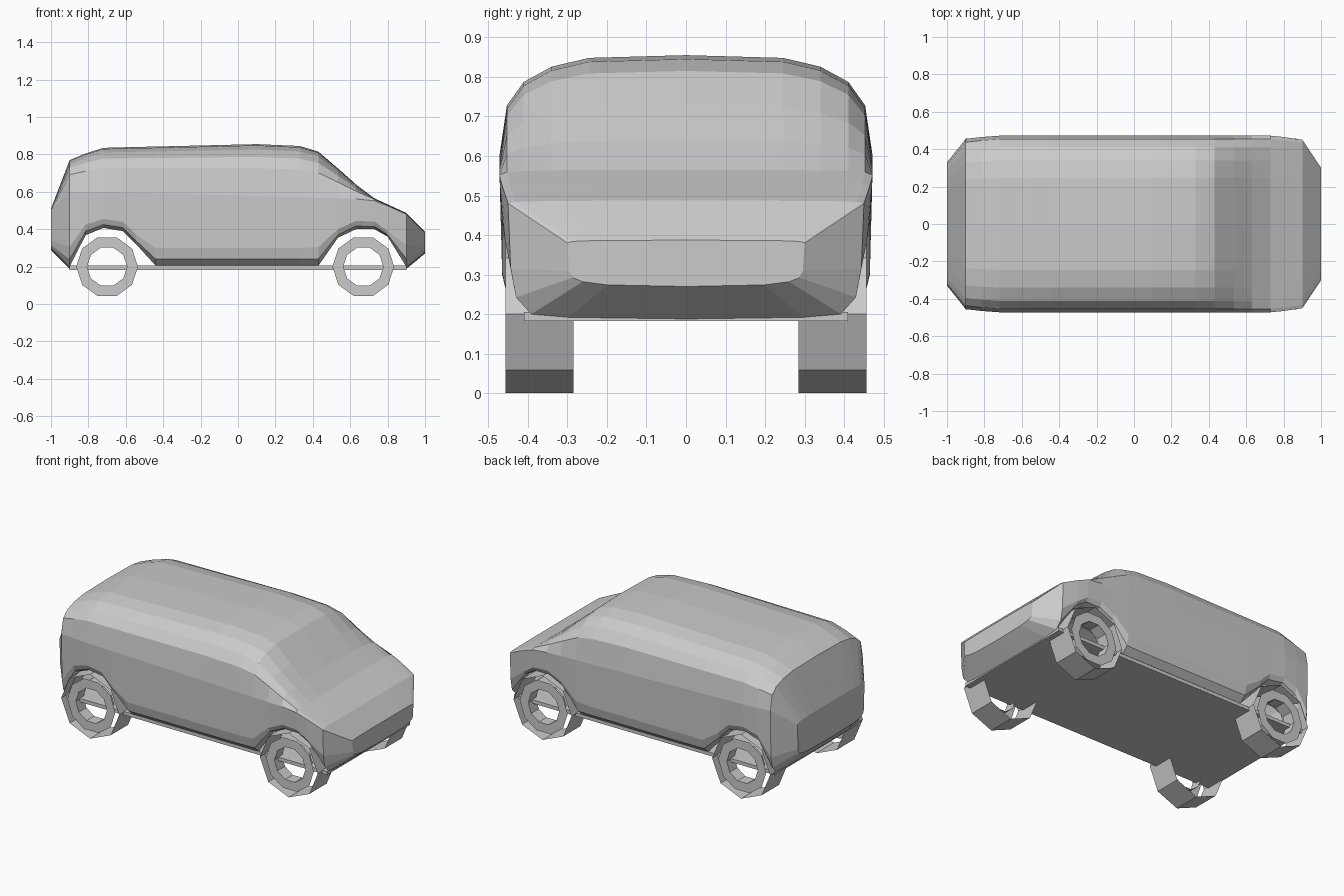
import bpy, bmesh, math

if "Cube" in bpy.data.objects:
    bpy.data.objects.remove(bpy.data.objects["Cube"])

grey = bpy.data.materials.new("light grey")
grey.diffuse_color = (0.6, 0.6, 0.6, 1)
grey.use_nodes = True
grey.node_tree.nodes["Principled BSDF"].inputs["Base Color"].default_value = grey.diffuse_color


def make_object(name, bm):
    mesh = bpy.data.meshes.new(name)
    bm.to_mesh(mesh)
    bm.free()
    mesh.materials.append(grey)
    obj = bpy.data.objects.new(name, mesh)
    bpy.context.collection.objects.link(obj)
    return obj


# Half cross-section from roof centre, round the shoulder, down to the lower lip
ROOF = [(0, 1), (.52, .975), (.72, .895), (.87, .755), (.96, .54), (1, 0)]


def section(x, top, belt, w, low, lip, closed=False):
    pts = [(x, w * fy, belt + (top - belt) * fz) for fy, fz in ROOF]
    pts += [(x, w * .985, low), (x, w * .955, lip + .37 * (low - lip)), (x, w * .87, lip)]
    if closed:
        pts += [(x, w * .66, lip - .008), (x, 0, lip - .012)]
    return pts


# x, roof height, belt height, half width, outer arch height, inner lip height
STATIONS = [
    (-1.0, .51, .495, .33, .34, .30),
    (-.90, .77, .60, .455, .305, .20),
    (-.815, .805, .60, .465, .425, .368),
    (-.72, .835, .60, .472, .455, .407),
    (-.615, .838, .597, .472, .44, .39),
    (-.545, .84, .595, .472, .37, .32),
    (-.44, .842, .592, .472, .30, .205),
    (.10, .855, .578, .472, .30, .205),
    (.33, .845, .57, .472, .30, .205),
    (.43, .815, .568, .472, .305, .205),
    (.535, .725, .565, .472, .40, .355),
    (.63, .64, .562, .472, .445, .40),
    (.73, .565, .552, .472, .44, .40),
    (.80, .533, .525, .465, .39, .36),
    (.90, .487, .48, .45, .315, .20),
    (1.0, .387, .38, .30, .31, .282),
]

# Body shell: lofted half, closed bumpers at both ends, mirrored across y
bm = bmesh.new()
last = len(STATIONS) - 1
rows = []
for i, s in enumerate(STATIONS):
    rows.append([bm.verts.new(p) for p in section(*s, closed=i in (0, 1, last - 1, last))])
for a, b in zip(rows, rows[1:]):
    for j in range(min(len(a), len(b)) - 1):
        bm.faces.new((a[j], b[j], b[j + 1], a[j + 1]))
bm.faces.new(rows[0])
bm.faces.new(rows[-1][::-1])
body = make_object("body", bm)
mirror = body.modifiers.new("mirror", 'MIRROR')
mirror.use_axis = (False, True, False)
mirror.use_clip = True

# Floor plate
bm = bmesh.new()
bmesh.ops.create_cube(bm, size=1)
for v in bm.verts:
    v.co = (v.co.x * 1.8, v.co.y * .82, .194 + v.co.z * .022)
make_object("floor", bm)


def circle(bm, n, r, x, y, z):
    return [bm.verts.new((x + r * math.cos(2 * math.pi * k / n), y,
                          z + r * math.sin(2 * math.pi * k / n))) for k in range(n)]


def bridge(bm, a, b):
    n = len(a)
    for k in range(n):
        bm.faces.new((a[k], a[(k + 1) % n], b[(k + 1) % n], b[k]))


# Wheels: open octagonal tyre band, ten-sided rim ring with an inner sleeve
for end, x in (("rear", -.70), ("front", .67)):
    for side, s in (("right", -1), ("left", 1)):
        bm = bmesh.new()
        loops = [circle(bm, 8, .2, x, s * y, .2) for y in (.457, .285)]
        bridge(bm, *(loops if s > 0 else loops[::-1]))
        bmesh.ops.reverse_faces(bm, faces=bm.faces[:])
        make_object(f"{end}_{side}_tyre", bm)

        bm = bmesh.new()
        outer = circle(bm, 10, .165, x, s * .445, .2)
        inner = circle(bm, 10, .107, x, s * .445, .2)
        sleeve = circle(bm, 10, .107, x, s * .37, .2)
        bridge(bm, outer, inner)
        bridge(bm, inner, sleeve)
        if s > 0:
            bmesh.ops.reverse_faces(bm, faces=bm.faces[:])
        make_object(f"{end}_{side}_rim", bm)
